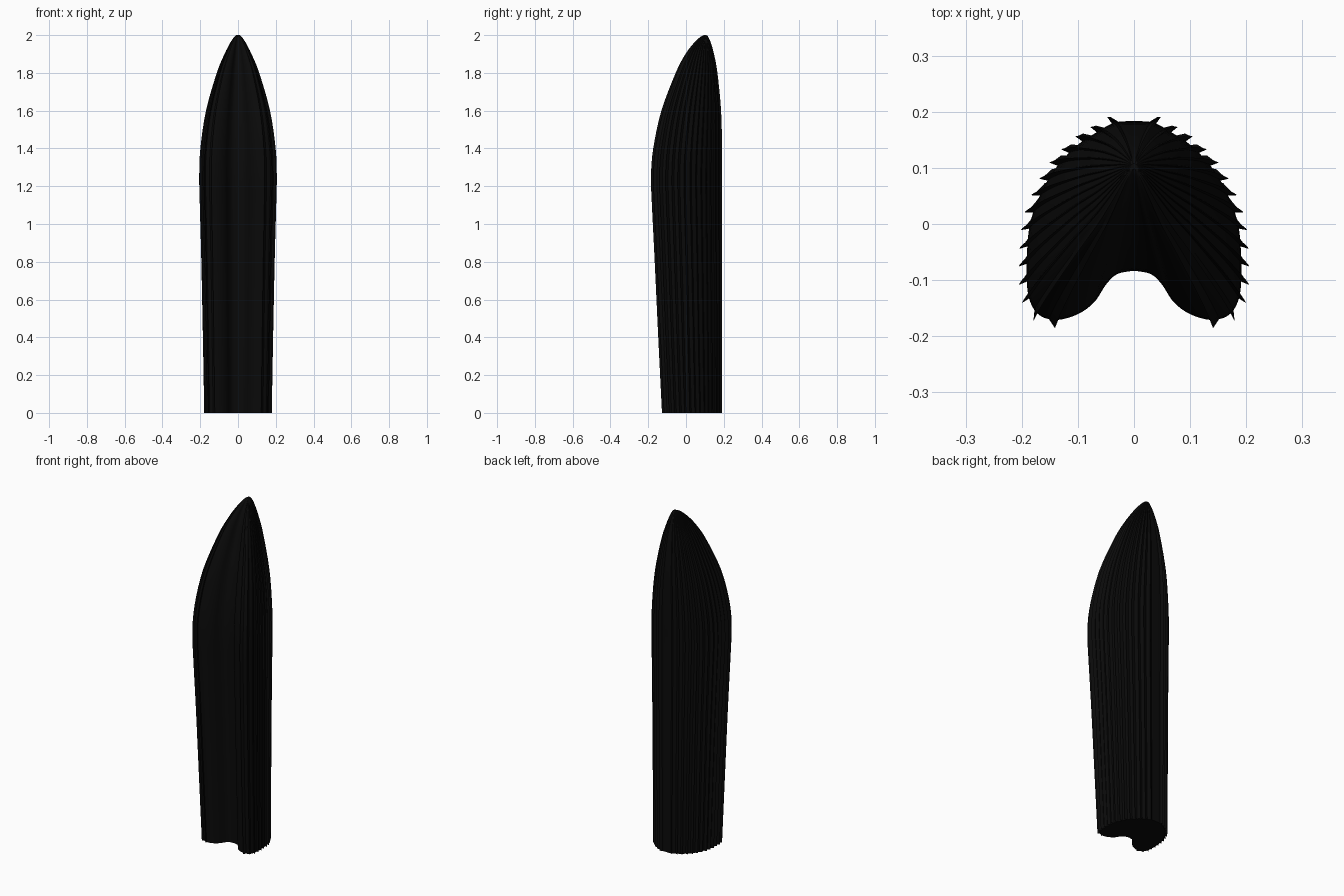
import bpy, bmesh
from mathutils import Vector

if "Cube" in bpy.data.objects:
    bpy.data.objects.remove(bpy.data.objects["Cube"])


def catmull(pts, t):
    """Smooth interpolation through a list of vectors, t in 0..len-1."""
    i = min(int(t), len(pts) - 2)
    f = t - i
    a, b, c, d = (pts[max(0, min(len(pts) - 1, i + k))] for k in (-1, 0, 1, 2))
    return 0.5 * (2 * b + (c - a) * f + (2 * a - 5 * b + 4 * c - d) * f * f
                  + (3 * b - a - 3 * c + d) * f ** 3)


def resample(pts, n):
    """n + 1 points evenly spaced along the smooth curve."""
    fine = [catmull(pts, (len(pts) - 1) * k / 600) for k in range(601)]
    acc = [0.0]
    for p, q in zip(fine, fine[1:]):
        acc.append(acc[-1] + (q - p).length)
    out, j = [], 0
    for k in range(n + 1):
        while j < 600 and acc[j] < acc[-1] * k / n:
            j += 1
        out.append(fine[j].copy())
    return out


# half cross-section at the widest height, from the back round to the front groove
HALF = [Vector(p) for p in (
    (0, .183), (.035, .181), (.065, .165), (.1, .142), (.14, .1), (.168, .05),
    (.185, 0), (.19, -.06), (.188, -.12), (.172, -.155), (.14, -.167),
    (.1, -.157), (.07, -.135), (.05, -.105), (.03, -.086), (0, -.08))]
N = 84
base = resample(HALF, N)
half = []
for i, p in enumerate(base):
    half.append(p)
    # thin ribs on the back and sides, swept towards the front
    if 4 <= i <= 62 and i % 4 == 0:
        t = (base[i + 1] - p).normalized()
        mid = (p + base[i + 1]) / 2
        half.append(mid + Vector((-t.y, t.x)) * .014 + t * .009)
half[0].x = half[-1].x = 0
section = half + [Vector((-p.x, p.y)) for p in reversed(half[1:-1])]

# height, half width, front y, back y
STATIONS = [Vector(s) for s in (
    (0, .175, -.132, .19), (.4, .182, -.152, .19), (.8, .19, -.171, .19),
    (1.1, .198, -.186, .19), (1.25, .201, -.191, .19), (1.4, .195, -.179, .19),
    (1.6, .166, -.135, .185), (1.8, .11, -.058, .166), (1.9, .07, -.005, .148),
    (1.96, .04, .042, .131), (1.99, .02, .075, .118), (2.0, .008, .094, .108))]

bm = bmesh.new()
rings = []
STEPS = 44
for k in range(STEPS + 1):
    z, hw, y0, y1 = catmull(STATIONS, (len(STATIONS) - 1) * k / STEPS)
    rings.append([bm.verts.new((p.x * hw / .2, y0 + (p.y + .187) / .378 * (y1 - y0), z))
                  for p in section])
for a, b in zip(rings, rings[1:]):
    for i in range(len(a)):
        j = (i + 1) % len(a)
        bm.faces.new((a[i], a[j], b[j], b[i]))
bm.faces.new(rings[0])
bm.faces.new(rings[-1])
bmesh.ops.recalc_face_normals(bm, faces=bm.faces)
mesh = bpy.data.meshes.new("ribbed_blade")
bm.to_mesh(mesh)
bm.free()
blade = bpy.data.objects.new("ribbed_blade", mesh)
bpy.context.collection.objects.link(blade)

# near-black surface
mat = bpy.data.materials.new("black")
mat.diffuse_color = (.003, .003, .003, 1)
mat.use_nodes = True
mat.node_tree.nodes["Principled BSDF"].inputs["Base Color"].default_value = mat.diffuse_color
mesh.materials.append(mat)

bpy.context.view_layer.objects.active = blade
blade.select_set(True)
bpy.ops.object.shade_smooth_by_angle(angle=.6)
